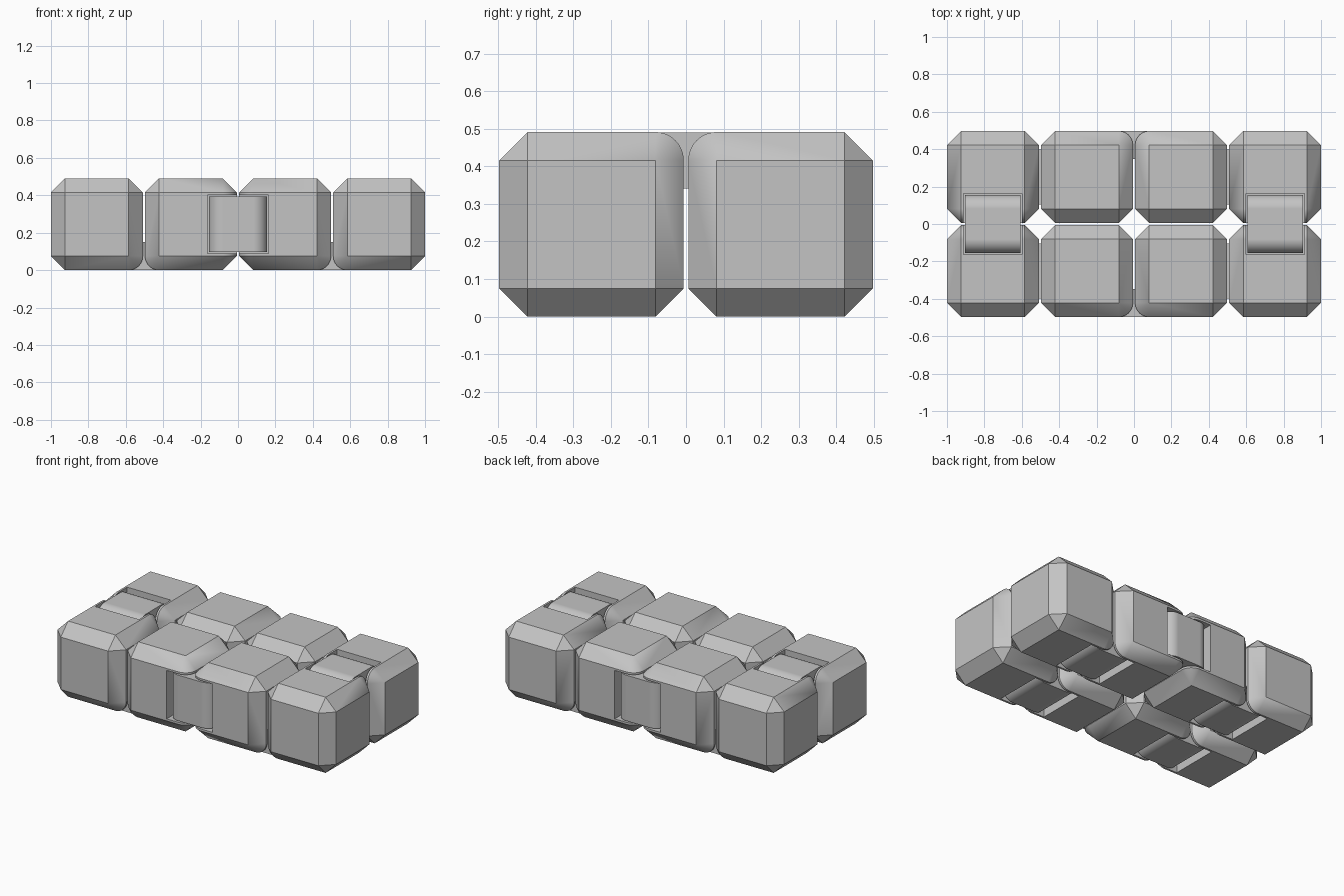
import bpy, bmesh, math
from mathutils import Vector

if "Cube" in bpy.data.objects:
    bpy.data.objects.remove(bpy.data.objects["Cube"])

H = 0.2455        # half size of one cube
C = 0.0755        # chamfer and hinge fillet size
P = 0.503         # spacing between cube centres
SEG = 12          # segments per quarter round

grey = bpy.data.materials.new("plain grey")
grey.diffuse_color = (0.55, 0.55, 0.55, 1)
grey.use_nodes = True
grey.node_tree.nodes["Principled BSDF"].inputs["Base Color"].default_value = grey.diffuse_color


def finish(bm, name):
    bmesh.ops.recalc_face_normals(bm, faces=bm.faces)
    mesh = bpy.data.meshes.new(name)
    bm.to_mesh(mesh)
    bm.free()
    mesh.materials.append(grey)
    ob = bpy.data.objects.new(name, mesh)
    bpy.context.collection.objects.link(ob)
    return ob


def activate(ob):
    bpy.ops.object.select_all(action='DESELECT')
    ob.select_set(True)
    bpy.context.view_layer.objects.active = ob


def smooth(ob):
    activate(ob)
    bpy.ops.object.shade_smooth_by_angle(angle=math.radians(22))
    mod = ob.modifiers.new("even shading", 'WEIGHTED_NORMAL')
    mod.keep_sharp = True


def chamfered_cube(name, centre, edges):
    """Chamfered cube; edges = (axis, b, sign_b, c, sign_c) are rounded."""
    bm = bmesh.new()
    k = H - C
    for sx in (-1, 1):
        for sy in (-1, 1):
            for sz in (-1, 1):
                s = (sx, sy, sz)
                for i in range(3):
                    bm.verts.new([s[j] * (H if j == i else k) + centre[j] for j in range(3)])
    for a, b, sb, c, sc in edges:
        for sa in (-1, 1):
            for n in range(1, SEG):
                t = math.pi / 2 * n / SEG
                v = Vector(centre)
                v[a] += sa * k
                v[b] += sb * (k + C * math.cos(t))
                v[c] += sc * (k + C * math.sin(t))
                bm.verts.new(v)
    bmesh.ops.convex_hull(bm, input=bm.verts)
    bmesh.ops.dissolve_limit(bm, angle_limit=math.radians(0.5), verts=bm.verts, edges=bm.edges)
    return finish(bm, name)


def prism(name, profile, half_width, hinge):
    """Extrude a (gap, depth) profile along the hinge axis."""
    pos, a, g, o, so = hinge
    bm = bmesh.new()
    rings = []
    for s in (-1, 1):
        ring = []
        for u, d in profile:
            v = Vector(pos)
            v[a] += s * half_width
            v[g] += u
            v[o] -= so * d
            ring.append(bm.verts.new(v))
        rings.append(ring)
        bm.faces.new(ring)
    n = len(profile)
    for i in range(n):
        j = (i + 1) % n
        bm.faces.new((rings[0][i], rings[0][j], rings[1][j], rings[1][i]))
    return finish(bm, name)


# Hinges: surface point, axis, gap direction, outward direction and its sign
hinges = []
for s in (-1, 1):
    hinges.append(((s * 1.5 * P, 0, 2 * H), 0, 1, 2, 1))             # top
    hinges.append(((0, s * (P / 2 + H), H), 2, 0, 1, s))             # front and back
    for t in (-1, 1):
        hinges.append(((s * P, t * P / 2, 0), 1, 0, 2, -1))          # bottom

# Links and slot cutters
R = 0.0745
PIVOT = P / 2 - H + C
link_profile = []
for side in (1, -1):
    for n in range(2 * SEG + 1):
        t = -math.pi / 2 + math.pi * n / (2 * SEG)
        link_profile.append((side * (PIVOT + R * math.cos(t)), C + side * R * math.sin(t)))
slot_profile = [(-0.164, -0.05), (0.164, -0.05), (0.164, 0.16), (-0.164, 0.16)]
cutters = []
for i, hinge in enumerate(hinges):
    smooth(prism(f"hinge_link_{i + 1}", link_profile, 0.148, hinge))
    cutter = prism(f"slot_cutter_{i + 1}", slot_profile, 0.157, hinge)
    cutter.hide_render = True
    cutters.append(cutter)

# Eight cubes, each rounded and slotted where it meets its hinges
for ix in range(4):
    for iy in range(2):
        centre = Vector(((ix - 1.5) * P, (iy - 0.5) * P, H))
        edges, slots = [], []
        for (pos, a, g, o, so), cutter in zip(hinges, cutters):
            d = Vector(pos) - centre
            if abs(d[a]) < 0.01 and abs(abs(d[g]) - P / 2) < 0.01 and abs(d[o] - so * H) < 0.01:
                edges.append((a, g, 1 if d[g] > 0 else -1, o, so))
                slots.append(cutter)
        cube = chamfered_cube(f"cube_{ix + 1}_{iy + 1}", centre, edges)
        activate(cube)
        for cutter in slots:
            mod = cube.modifiers.new("slot", 'BOOLEAN')
            mod.operation = 'DIFFERENCE'
            mod.solver = 'EXACT'
            mod.object = cutter
            bpy.ops.object.modifier_apply(modifier=mod.name)
        smooth(cube)

for cutter in cutters:
    bpy.data.objects.remove(cutter)
